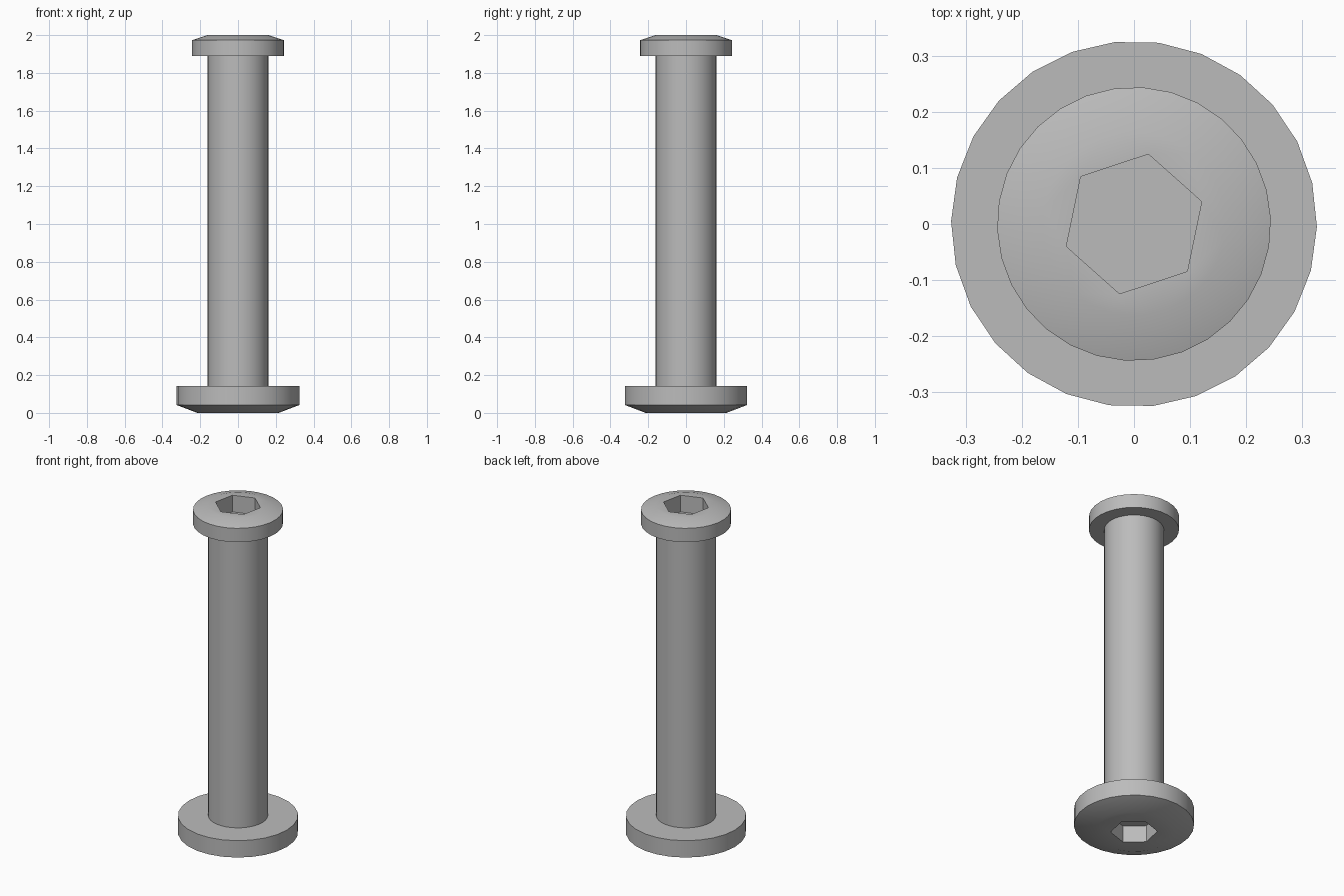
import bpy
import bmesh
import math

cube = bpy.data.objects.get("Cube")
if cube:
    bpy.data.objects.remove(cube, do_unlink=True)

# Single plain metal colour
metal = bpy.data.materials.new("grey_metal")
metal.use_nodes = True
GREY = (0.5, 0.5, 0.5, 1.0)
metal.diffuse_color = GREY
metal.node_tree.nodes["Principled BSDF"].inputs["Base Color"].default_value = GREY

SHAFT_R = 0.162
HEX_R, HEX_TURN, HEX_DEPTH = 0.127, math.radians(18.3), 0.1


def ring(bm, radius, z, sides, turn):
    """Closed loop of vertices around the z axis."""
    step = 2 * math.pi / sides
    return [bm.verts.new((radius * math.cos(turn + i * step),
                          radius * math.sin(turn + i * step), z))
            for i in range(sides)]


def skin(bm, a, b):
    """Quads between two loops of equal length."""
    for i in range(len(a)):
        j = (i + 1) % len(a)
        bm.faces.new((a[i], a[j], b[j], b[i]))


def loop_edges(bm, loop):
    edges = []
    for i, v in enumerate(loop):
        w = loop[(i + 1) % len(loop)]
        edges.append(bm.edges.get((v, w)) or bm.edges.new((v, w)))
    return edges


def lathe(bm, profile, sides, turn):
    """Revolve (radius, z) points and return the loops."""
    loops = [ring(bm, r, z, sides, turn) for r, z in profile]
    for a, b in zip(loops, loops[1:]):
        skin(bm, a, b)
    return loops


def finish(bm, name):
    bmesh.ops.recalc_face_normals(bm, faces=bm.faces[:])
    mesh = bpy.data.meshes.new(name)
    bm.to_mesh(mesh)
    bm.free()
    mesh.materials.append(metal)
    obj = bpy.data.objects.new(name, mesh)
    bpy.context.collection.objects.link(obj)
    bpy.ops.object.select_all(action="DESELECT")
    obj.select_set(True)
    bpy.context.view_layer.objects.active = obj
    bpy.ops.object.shade_smooth_by_angle(angle=math.radians(35))
    return obj


def socket_head(name, profile, sides, turn, inward):
    """Chamfered disc with a hexagonal socket sunk into its outer face."""
    bm = bmesh.new()
    loops = lathe(bm, profile, sides, turn)
    bm.faces.new(loops[0])
    z = profile[-1][1]
    rim = ring(bm, HEX_R, z, 6, HEX_TURN)
    floor = ring(bm, HEX_R, z + inward * HEX_DEPTH, 6, HEX_TURN)
    skin(bm, rim, floor)
    bm.faces.new(floor)
    bmesh.ops.triangle_fill(
        bm, use_beauty=True,
        edges=loop_edges(bm, loops[-1]) + loop_edges(bm, rim))
    return finish(bm, name)


# Wide flange at the foot
socket_head("bottom_flange",
            [(0.15, 0.143), (0.326, 0.143), (0.326, 0.042), (0.215, 0.0)],
            26, math.radians(-0.9), 1)

# Smaller screw head at the top
socket_head("top_head",
            [(0.15, 1.89), (0.244, 1.89), (0.244, 1.973), (0.163, 2.0)],
            30, math.radians(2.4), -1)

# Plain round shaft between them
shaft = bmesh.new()
lathe(shaft, [(SHAFT_R, 0.143), (SHAFT_R, 1.89)], 32, 0)
finish(shaft, "shaft")
